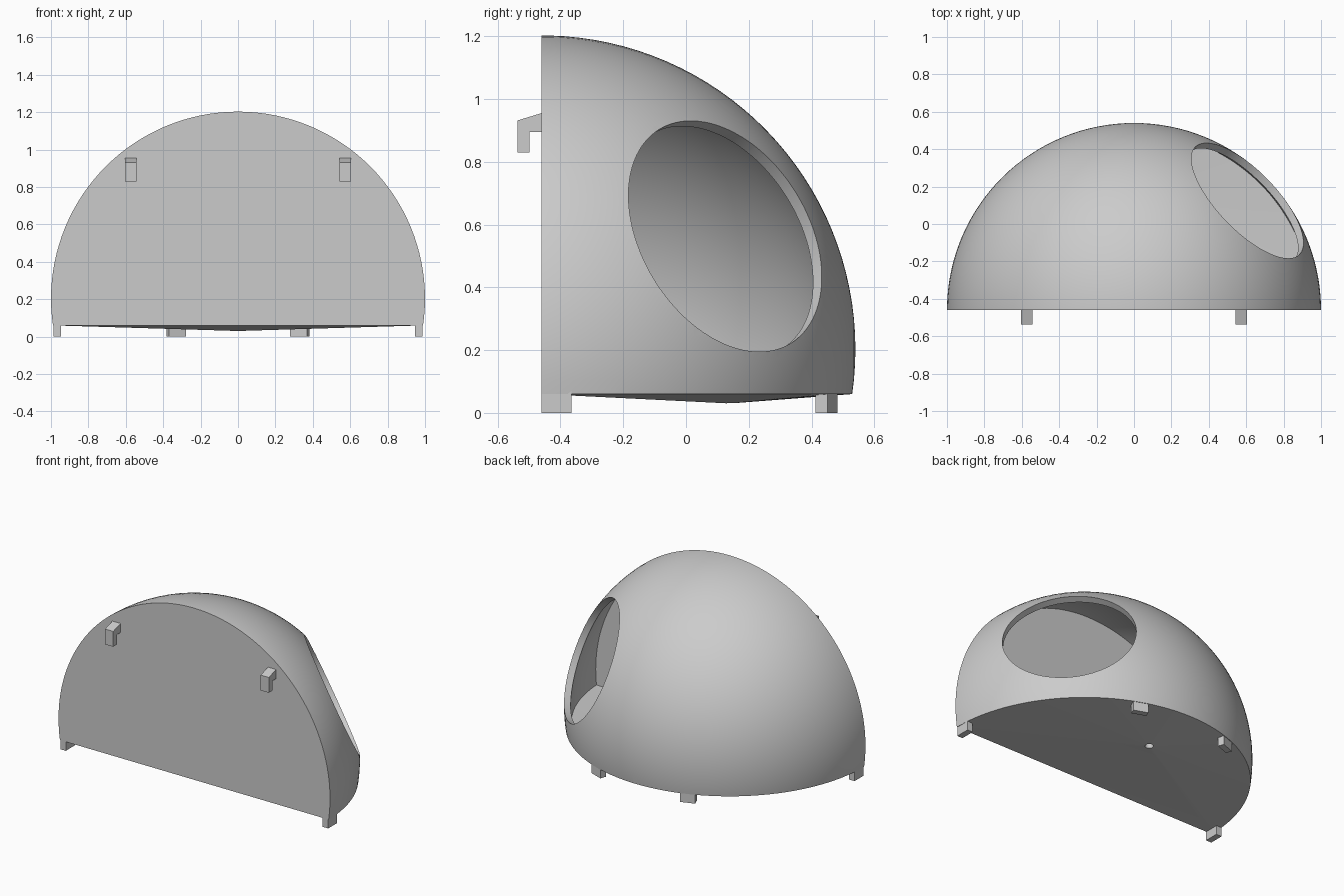
import bpy, bmesh
from math import radians, sin, cos
from mathutils import Vector, Matrix

cube = bpy.data.objects.get("Cube")
if cube:
    bpy.data.objects.remove(cube)

CENTRE = Vector((0, -0.46, 0.203))
WALL = 0.04
OPENING = Vector((0.61, 0.588, 0.362)).normalized()

grey = bpy.data.materials.new("light_grey")
grey.use_nodes = True
grey.diffuse_color = (0.6, 0.6, 0.6, 1)
grey.node_tree.nodes["Principled BSDF"].inputs["Base Color"].default_value = (0.6, 0.6, 0.6, 1)


def make_object(name, bm, helper=False):
    bmesh.ops.recalc_face_normals(bm, faces=bm.faces)
    mesh = bpy.data.meshes.new(name)
    bm.to_mesh(mesh)
    bm.free()
    mesh.materials.append(grey)
    obj = bpy.data.objects.new(name, mesh)
    bpy.context.collection.objects.link(obj)
    obj.hide_render = helper
    return obj


def half_dome(name, inset, helper=False):
    """Sphere cut by the flat front and by a floor that dips to a point."""
    bm = bmesh.new()
    bmesh.ops.create_uvsphere(bm, u_segments=128, v_segments=65, radius=1 - inset)
    bmesh.ops.rotate(bm, verts=bm.verts, matrix=Matrix.Rotation(radians(90), 3, "X"))
    bmesh.ops.translate(bm, verts=bm.verts, vec=CENTRE)
    for point, normal in (((0, CENTRE.y + inset, 0), (0, -1, 0)),
                          ((0, 0, 0.06 + inset), (0, 0, -1))):
        cut = bmesh.ops.bisect_plane(bm, geom=bm.verts[:] + bm.edges[:] + bm.faces[:],
                                     plane_co=point, plane_no=normal, clear_outer=True)
        rim = [e for e in cut["geom_cut"] if isinstance(e, bmesh.types.BMEdge)]
        cap = bmesh.ops.edgeloop_fill(bm, edges=rim)["faces"]
    floor = bmesh.ops.poke(bm, faces=cap)
    floor["verts"][0].co = (0, 0.14, 0.03 + inset)
    return make_object(name, bm, helper)


def cylinder(name, radius, depth, position, direction, sides):
    bm = bmesh.new()
    turn = direction.to_track_quat("Z", "Y").to_matrix().to_4x4()
    bmesh.ops.create_cone(bm, cap_ends=True, segments=sides, radius1=radius, radius2=radius,
                          depth=depth, matrix=Matrix.Translation(position) @ turn)
    return make_object(name, bm, True)


# Hollow dome with a round side opening and a drain in the floor
dome = half_dome("dome_shell", 0)
cutters = [
    half_dome("hollow_cutter", WALL, True),
    cylinder("opening_cutter", 0.4, 0.6, CENTRE + OPENING, OPENING, 128),
    cylinder("drain_cutter", 0.025, 0.2, Vector((0, 0.14, 0.05)), Vector((0, 0, 1)), 24),
]
bpy.context.view_layer.objects.active = dome
dome.select_set(True)
for cutter in cutters:
    mod = dome.modifiers.new(cutter.name, "BOOLEAN")
    mod.operation = "DIFFERENCE"
    mod.solver = "EXACT"
    mod.object = cutter
    bpy.ops.object.modifier_apply(modifier=mod.name)
for cutter in cutters:
    bpy.data.objects.remove(cutter)
bpy.ops.object.shade_smooth_by_angle(angle=radians(20))

# Feet set around the rim, turned to follow it
for side, name in ((1, "left"), (-1, "right")):
    for place, angle in (("front", 0), ("rear", 70)):
        bm = bmesh.new()
        bmesh.ops.create_cube(bm, size=1)
        bmesh.ops.scale(bm, verts=bm.verts, vec=(WALL, 0.095, 0.085))
        offset = 0.0475 if place == "front" else 0
        bmesh.ops.translate(bm, verts=bm.verts, vec=(0.966, offset, 0.0425))
        bmesh.ops.rotate(bm, verts=bm.verts, matrix=Matrix.Rotation(radians(angle), 3, "Z"))
        bmesh.ops.translate(bm, verts=bm.verts, vec=(0, CENTRE.y, 0))
        bmesh.ops.scale(bm, verts=bm.verts, vec=(side, 1, 1))
        make_object(f"{place}_{name}_foot", bm)

# Hanging hooks on the flat front
HOOK = [(-0.455, 0.957), (-0.537, 0.932), (-0.537, 0.83),
        (-0.499, 0.83), (-0.499, 0.895), (-0.455, 0.895)]
for side, name in ((1, "left"), (-1, "right")):
    bm = bmesh.new()
    x = side * 0.573 - 0.03
    face = bm.faces.new([bm.verts.new((x, y, z)) for y, z in HOOK])
    side_faces = bmesh.ops.extrude_face_region(bm, geom=[face])
    moved = [v for v in side_faces["geom"] if isinstance(v, bmesh.types.BMVert)]
    bmesh.ops.translate(bm, verts=moved, vec=(0.06, 0, 0))
    make_object(f"{name}_hook", bm)
